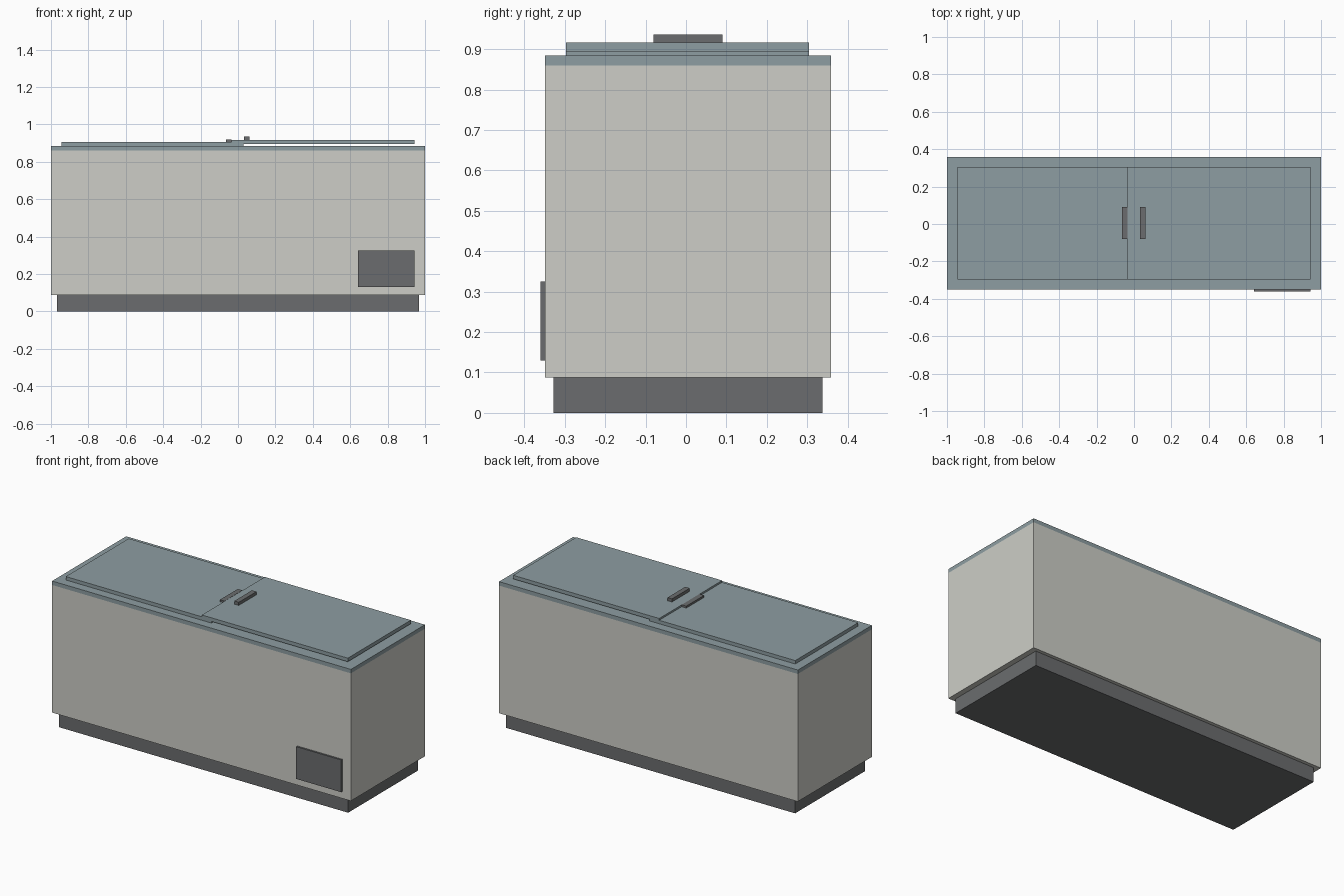
import bpy
import bmesh
from mathutils import Vector

cube = bpy.data.objects.get("Cube")
if cube:
    bpy.data.objects.remove(cube, do_unlink=True)


def make_material(name, rgb):
    mat = bpy.data.materials.new(name)
    mat.use_nodes = True
    color = (*rgb, 1.0)
    mat.diffuse_color = color
    mat.node_tree.nodes["Principled BSDF"].inputs["Base Color"].default_value = color
    return mat


def box(name, low, high, mat):
    """Box between two opposite corners."""
    low, high = Vector(low), Vector(high)
    bm = bmesh.new()
    bmesh.ops.create_cube(bm, size=1)
    bmesh.ops.scale(bm, vec=high - low, verts=bm.verts)
    bmesh.ops.translate(bm, vec=(low + high) / 2, verts=bm.verts)
    mesh = bpy.data.meshes.new(name)
    bm.to_mesh(mesh)
    bm.free()
    mesh.materials.append(mat)
    obj = bpy.data.objects.new(name, mesh)
    bpy.context.collection.objects.link(obj)
    return obj


enamel = make_material("warm white enamel", (0.61, 0.615, 0.57))
blue_grey = make_material("blue grey lid", (0.27, 0.34, 0.36))
dark = make_material("dark grey plastic", (0.147, 0.152, 0.156))

# Cabinet: recessed plinth, body and top rim
box("plinth", (-0.967, -0.328, 0), (0.967, 0.338, 0.088), dark)
box("body", (-1, -0.349, 0.088), (1, 0.359, 0.86), enamel)
box("top_rim", (-1, -0.349, 0.86), (1, 0.359, 0.884), blue_grey)

# Overlapping sliding lids, one riding higher than the other
box("lower_lid", (-0.945, -0.297, 0.885), (0.03, 0.305, 0.906), blue_grey)
box("upper_lid", (-0.034, -0.297, 0.895), (0.943, 0.305, 0.917), blue_grey)

# Lid handles
box("lower_handle", (-0.065, -0.08, 0.9), (-0.034, 0.09, 0.918), dark)
box("upper_handle", (0.031, -0.08, 0.915), (0.061, 0.09, 0.936), dark)

# Compressor vent on the front
box("vent_panel", (0.642, -0.36, 0.13), (0.943, -0.345, 0.325), dark)
